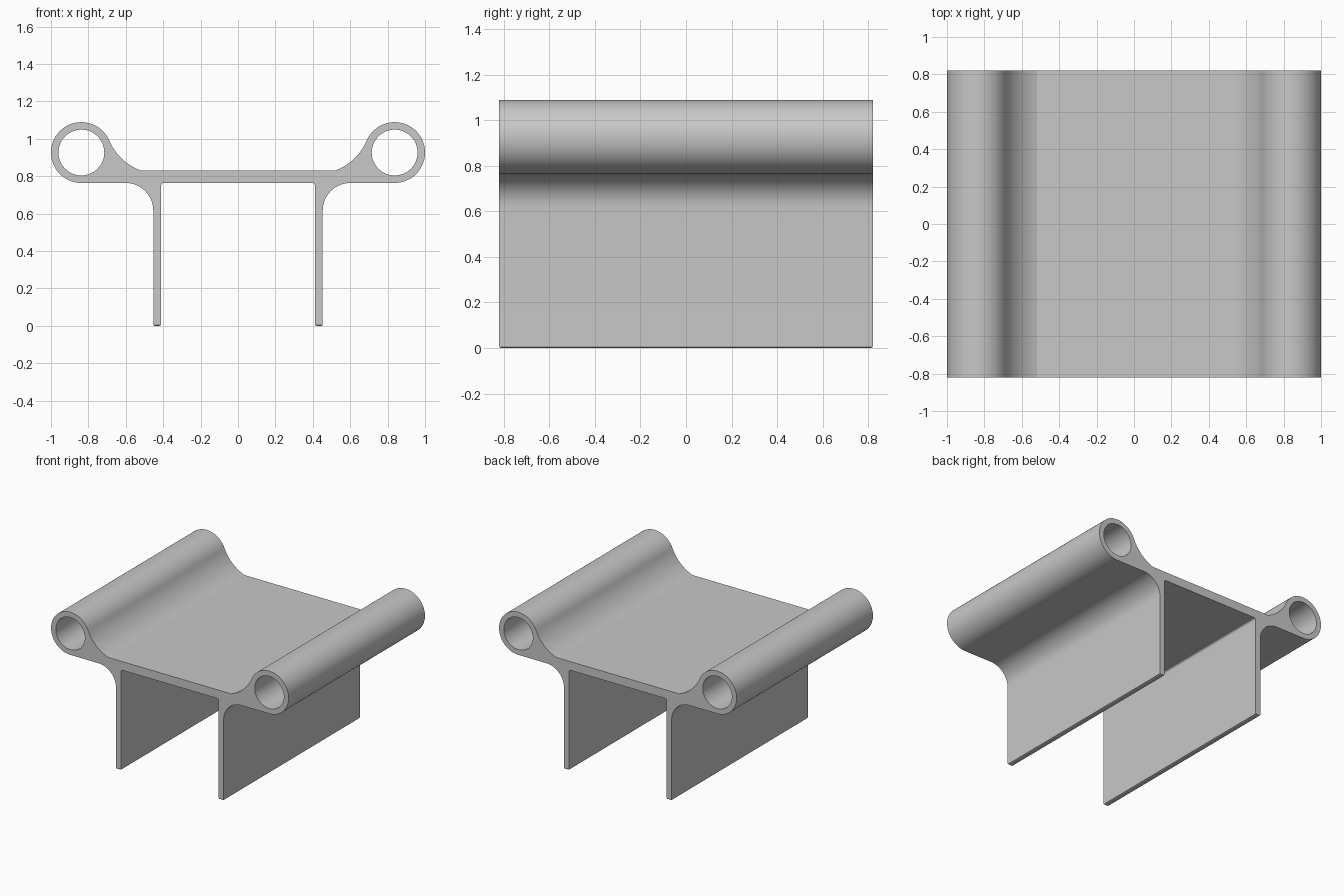
import bpy, bmesh
from math import atan2, cos, sin, pi, hypot, radians

cube = bpy.data.objects.get("Cube")
if cube:
    bpy.data.objects.remove(cube, do_unlink=True)

# Main dimensions
HALF_LENGTH = 0.82
DECK_TOP, DECK_BOTTOM = 0.83, 0.764
LEG_IN, LEG_OUT = 0.411, 0.453
TUBE_R, BORE_R = 0.1625, 0.1225
TUBE_X, TUBE_Z = 1 - TUBE_R, DECK_BOTTOM + TUBE_R
SWEEP_R, SWEEP_ANGLE = 0.29, radians(157)
OUTER_FILLET, INNER_FILLET = 0.148, 0.015


def arc(cx, cz, r, start, end, steps):
    angles = [start + (end - start) * i / steps for i in range(steps + 1)]
    return [(cx + r * cos(a), cz + r * sin(a)) for a in angles]


def mirrored(points):
    return [(-x, z) for x, z in reversed(points)]


# Concave sweep that rises from the deck and meets the tube tangentially
reach = TUBE_R + SWEEP_R
sweep_x = TUBE_X + reach * cos(SWEEP_ANGLE)
sweep_z = TUBE_Z + reach * sin(SWEEP_ANGLE)
drop = DECK_TOP - sweep_z
deck_angle = atan2(drop, (SWEEP_R ** 2 - drop ** 2) ** 0.5)

# Half of the cross-section: sweep, tube, outer fillet, leg, inner fillet
half = arc(sweep_x, sweep_z, SWEEP_R, deck_angle, SWEEP_ANGLE - pi, 16)
half += arc(TUBE_X, TUBE_Z, TUBE_R, SWEEP_ANGLE, -pi / 2, 48)[1:]
half += arc(LEG_OUT + OUTER_FILLET, DECK_BOTTOM - OUTER_FILLET,
            OUTER_FILLET, pi / 2, pi, 16)
half += [(LEG_OUT, 0), (LEG_IN, 0)]
half += arc(LEG_IN - INNER_FILLET, DECK_BOTTOM - INNER_FILLET,
            INNER_FILLET, 0, pi / 2, 8)
bore = arc(TUBE_X, TUBE_Z, BORE_R, 0, 2 * pi, 64)[:-1]
loops = [half + mirrored(half), bore, mirrored(bore)]

# Walls along the length for the outline and both bores
bm = bmesh.new()
end_edges = {-1: [], 1: []}
for loop in loops:
    rings = {s: [bm.verts.new((x, s * HALF_LENGTH, z)) for x, z in loop]
             for s in (-1, 1)}
    for i in range(len(loop)):
        j = (i + 1) % len(loop)
        bm.faces.new((rings[-1][i], rings[-1][j], rings[1][j], rings[1][i]))
        for s in (-1, 1):
            end_edges[s].append(bm.edges.get((rings[s][i], rings[s][j])))

# Flat end faces with open bores
for s in (-1, 1):
    bmesh.ops.triangle_fill(bm, edges=end_edges[s], use_beauty=True,
                            normal=(0, s, 0))
bmesh.ops.recalc_face_normals(bm, faces=bm.faces[:])

# Softened leg feet
feet = [e for e in bm.edges if all(abs(v.co.z) < 1e-5 for v in e.verts)]
bmesh.ops.bevel(bm, geom=feet, offset=0.009, offset_type='OFFSET',
                segments=2, profile=0.5, affect='EDGES', clamp_overlap=True)

mesh = bpy.data.meshes.new("rail_bracket")
bm.to_mesh(mesh)
bm.free()
bracket = bpy.data.objects.new("rail_bracket", mesh)
bpy.context.collection.objects.link(bracket)

# Single plain grey
grey = bpy.data.materials.new("plain_grey")
grey.use_nodes = True
colour = (0.58, 0.58, 0.58, 1)
grey.diffuse_color = colour
for node in grey.node_tree.nodes:
    if node.type == 'BSDF_PRINCIPLED':
        node.inputs["Base Color"].default_value = colour
mesh.materials.append(grey)

# Smooth curves with crisp ends
bpy.ops.object.select_all(action='DESELECT')
bracket.select_set(True)
bpy.context.view_layer.objects.active = bracket
bpy.ops.object.shade_smooth_by_angle(angle=radians(15))
